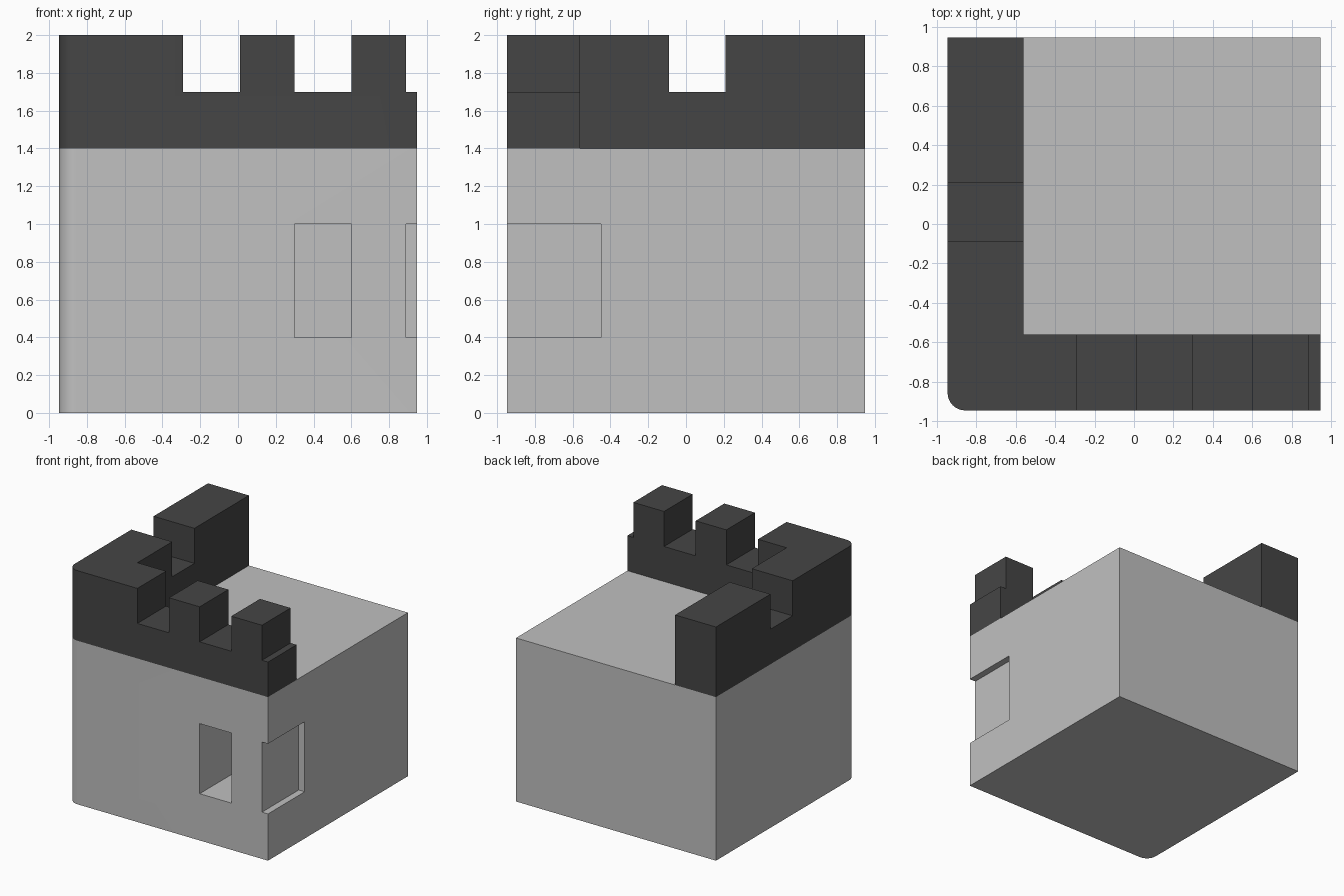
import bpy
import bmesh
from math import radians, sin, cos
from mathutils import Vector

cube = bpy.data.objects.get("Cube")
if cube:
    bpy.data.objects.remove(cube, do_unlink=True)

HALF = 0.947      # half the footprint
INNER = -0.56     # inner faces of the parapet
RADIUS = 0.09     # rounded outer corner
WALL_TOP, NOTCH_FLOOR, TOP = 1.4, 1.7, 2.0


def make_material(name, value):
    mat = bpy.data.materials.new(name)
    mat.use_nodes = True
    colour = (value, value, value, 1)
    mat.diffuse_color = colour
    mat.node_tree.nodes["Principled BSDF"].inputs["Base Color"].default_value = colour
    return mat


def add_object(name, bm, mat=None):
    bmesh.ops.recalc_face_normals(bm, faces=bm.faces)
    mesh = bpy.data.meshes.new(name)
    bm.to_mesh(mesh)
    bm.free()
    obj = bpy.data.objects.new(name, mesh)
    bpy.context.collection.objects.link(obj)
    if mat:
        mesh.materials.append(mat)
    return obj


def prism(name, outline, bottom, top, mat=None):
    bm = bmesh.new()
    face = bm.faces.new([bm.verts.new((x, y, bottom)) for x, y in outline])
    new = bmesh.ops.extrude_face_region(bm, geom=[face])["geom"]
    verts = [v for v in new if isinstance(v, bmesh.types.BMVert)]
    bmesh.ops.translate(bm, verts=verts, vec=Vector((0, 0, top - bottom)))
    return add_object(name, bm, mat)


def carve(obj, boxes):
    """Cut axis-aligned boxes, each given as (x, y, z) ranges."""
    for (x0, x1), (y0, y1), (z0, z1) in boxes:
        cutter = prism("cutter", [(x0, y0), (x1, y0), (x1, y1), (x0, y1)], z0, z1)
        cutter.hide_render = True
        mod = obj.modifiers.new("cut", "BOOLEAN")
        mod.operation, mod.solver, mod.object = "DIFFERENCE", "EXACT", cutter
        bpy.context.view_layer.objects.active = obj
        bpy.ops.object.modifier_apply(modifier=mod.name)
        bpy.data.objects.remove(cutter, do_unlink=True)


def smooth(obj):
    bpy.ops.object.select_all(action="DESELECT")
    obj.select_set(True)
    bpy.context.view_layer.objects.active = obj
    bpy.ops.object.shade_smooth_by_angle(angle=radians(30))


stone = make_material("light grey stone", 0.53)
dark = make_material("dark grey stone", 0.06)

# Rounded outer corner shared by wall and parapet
centre = RADIUS - HALF
corner = [(centre + RADIUS * cos(radians(180 + 90 * i / 8)),
           centre + RADIUS * sin(radians(180 + 90 * i / 8))) for i in range(9)]

# Wall block with two window recesses
block = prism("wall_block", corner + [(HALF, -HALF), (HALF, HALF), (-HALF, HALF)],
              0, WALL_TOP, stone)
carve(block, [(span, (-1.2, -0.45), (0.4, 1.0)) for span in ((0.3, 0.6), (0.89, 1.2))])
smooth(block)

# L-shaped parapet with notches between the merlons
parapet = prism("parapet", corner + [(HALF, -HALF), (HALF, INNER), (INNER, INNER),
                                     (INNER, HALF), (-HALF, HALF)], WALL_TOP, TOP, dark)
notches = [(span, (-1.2, -0.4), (NOTCH_FLOOR, 2.2))
           for span in ((-0.29, 0.01), (0.3, 0.6), (0.89, 1.2))]
notches.append(((-1.2, -0.4), (-0.09, 0.21), (NOTCH_FLOOR, 2.2)))
carve(parapet, notches)
smooth(parapet)
